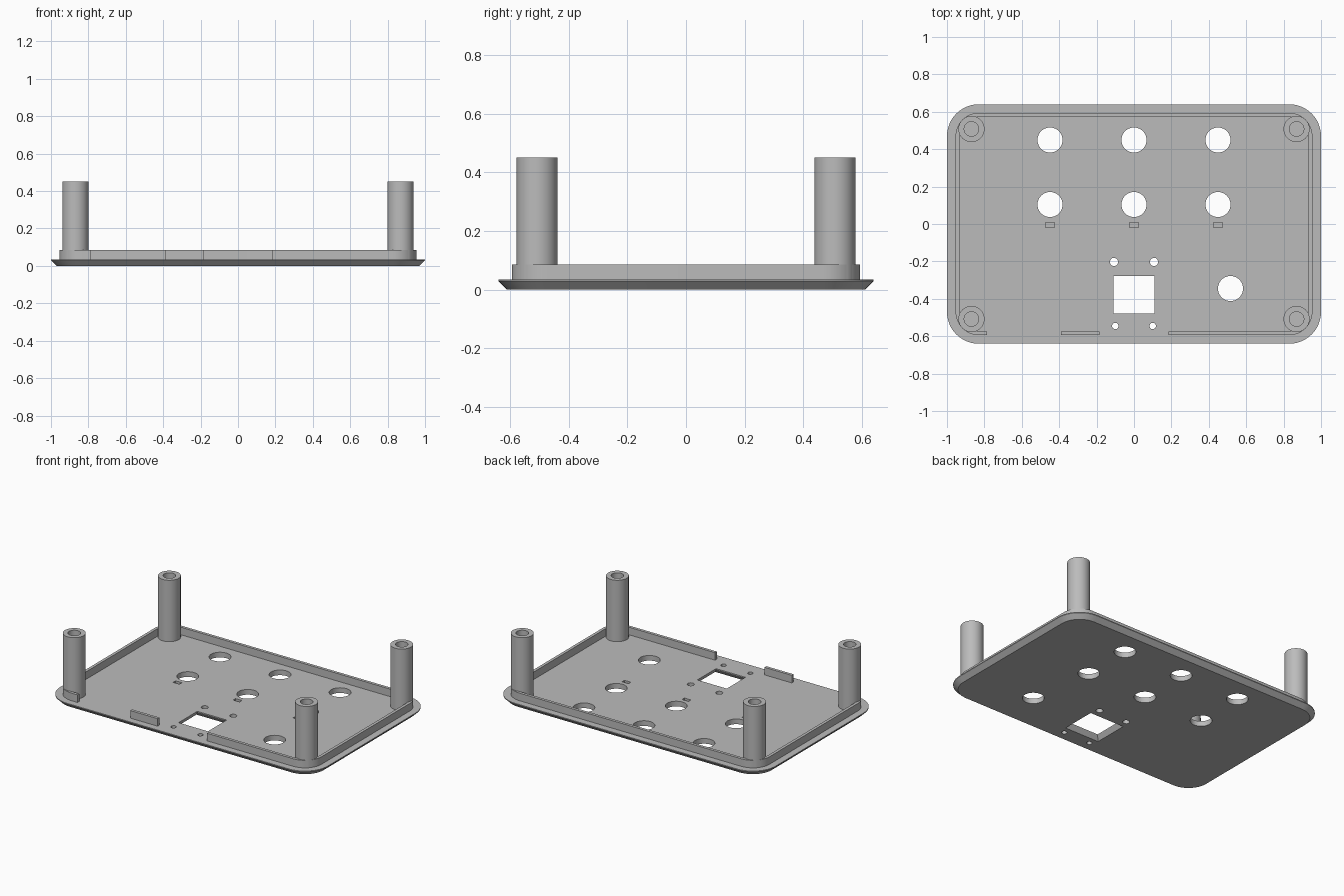
import bpy
import bmesh
from math import cos, sin, pi

cube = bpy.data.objects.get("Cube")
if cube:
    bpy.data.objects.remove(cube, do_unlink=True)

grey = bpy.data.materials.new("plain_grey")
grey.use_nodes = True
grey.diffuse_color = (0.5, 0.5, 0.5, 1)
grey.node_tree.nodes["Principled BSDF"].inputs["Base Color"].default_value = (0.5, 0.5, 0.5, 1)

HALF_X, HALF_Y, CORNER = 1.0, 0.64, 0.17
FLOOR, WALL_TOP, POST_TOP = 0.035, 0.086, 0.45


def rounded(inset, z, steps=12):
    """Rounded rectangle set in from the rim."""
    r = CORNER - inset
    pts = []
    for q, (sx, sy) in enumerate([(1, 1), (-1, 1), (-1, -1), (1, -1)]):
        for i in range(steps + 1):
            a = (q + i / steps) * pi / 2
            pts.append((sx * (HALF_X - CORNER) + r * cos(a),
                        sy * (HALF_Y - CORNER) + r * sin(a), z))
    return pts


def circle(x, y, r, z, n=40):
    return [(x + r * cos(2 * pi * i / n), y + r * sin(2 * pi * i / n), z) for i in range(n)]


def rect(x, y, hx, hy, z):
    return [(x + sx * hx, y + sy * hy, z) for sx, sy in [(1, 1), (-1, 1), (-1, -1), (1, -1)]]


def loft(name, rings, closed=False):
    """Skin a stack of matching rings, capped at the ends or closed in a loop."""
    bm = bmesh.new()
    loops = [[bm.verts.new(p) for p in ring] for ring in rings]
    pairs = list(zip(loops, loops[1:]))
    if closed:
        pairs.append((loops[-1], loops[0]))
    else:
        bm.faces.new(loops[0])
        bm.faces.new(loops[-1])
    n = len(loops[0])
    for a, b in pairs:
        for i in range(n):
            j = (i + 1) % n
            bm.faces.new((a[i], a[j], b[j], b[i]))
    bmesh.ops.recalc_face_normals(bm, faces=bm.faces)
    mesh = bpy.data.meshes.new(name)
    bm.to_mesh(mesh)
    bm.free()
    mesh.materials.append(grey)
    obj = bpy.data.objects.new(name, mesh)
    bpy.context.collection.objects.link(obj)
    return obj


def activate(obj):
    bpy.ops.object.select_all(action='DESELECT')
    obj.select_set(True)
    bpy.context.view_layer.objects.active = obj


def cut(obj, cutters):
    activate(obj)
    for c in cutters:
        c.hide_render = True
        mod = obj.modifiers.new("cut", 'BOOLEAN')
        mod.operation = 'DIFFERENCE'
        mod.solver = 'EXACT'
        mod.object = c
        bpy.ops.object.modifier_apply(modifier=mod.name)
        bpy.data.objects.remove(c, do_unlink=True)


def smooth(obj):
    activate(obj)
    bpy.ops.object.shade_smooth_by_angle(angle=pi / 6)


# Base plate with a chamfered underside
plate = loft("base_plate", [rounded(0.03, 0), rounded(0, 0.029), rounded(0, FLOOR)])

# Round openings: control holes, a side hole and screw holes
columns = (-0.449, 0, 0.449)
holes = [(x, y, 0.067) for x in columns for y in (0.449, 0.104)]
holes.append((0.516, -0.345, 0.067))
for side in (-1, 1):
    holes += [(side * 0.107, -0.203, 0.022), (side * 0.1, -0.545, 0.017)]
cutters = [loft("hole_cutter", [circle(x, y, r, -0.1), circle(x, y, r, 0.1)]) for x, y, r in holes]

# Screen window, flared towards the underside
cutters.append(loft("window_cutter", [rect(0, -0.378, 0.133, 0.123, -0.005),
                                      rect(0, -0.378, 0.11, 0.1, 0.03),
                                      rect(0, -0.378, 0.11, 0.1, 0.1)]))

# Shallow slots below each column of holes
cutters += [loft("slot_cutter", [rect(x, -0.005, 0.024, 0.013, z) for z in (0.012, 0.1)])
            for x in columns]
cut(plate, cutters)
smooth(plate)

# Locating lip, with two gaps along the front
lip = loft("locating_lip", [rounded(0.046, FLOOR), rounded(0.046, WALL_TOP),
                            rounded(0.066, WALL_TOP), rounded(0.066, FLOOR)], closed=True)
gaps = [(-0.785, -0.39), (-0.185, 0.185)]
cut(lip, [loft("gap_cutter", [rect((a + b) / 2, -0.58, (b - a) / 2, 0.06, z) for z in (0, 0.2)])
          for a, b in gaps])
smooth(lip)

# Corner posts with blind screw holes
for x, side in ((0.869, "left"), (-0.869, "right")):
    for y, end in ((-0.508, "front"), (0.508, "back")):
        post = loft(f"{end}_{side}_post", [circle(x, y, 0.07, FLOOR), circle(x, y, 0.07, POST_TOP),
                                           circle(x, y, 0.039, POST_TOP), circle(x, y, 0.039, 0.09)])
        smooth(post)
